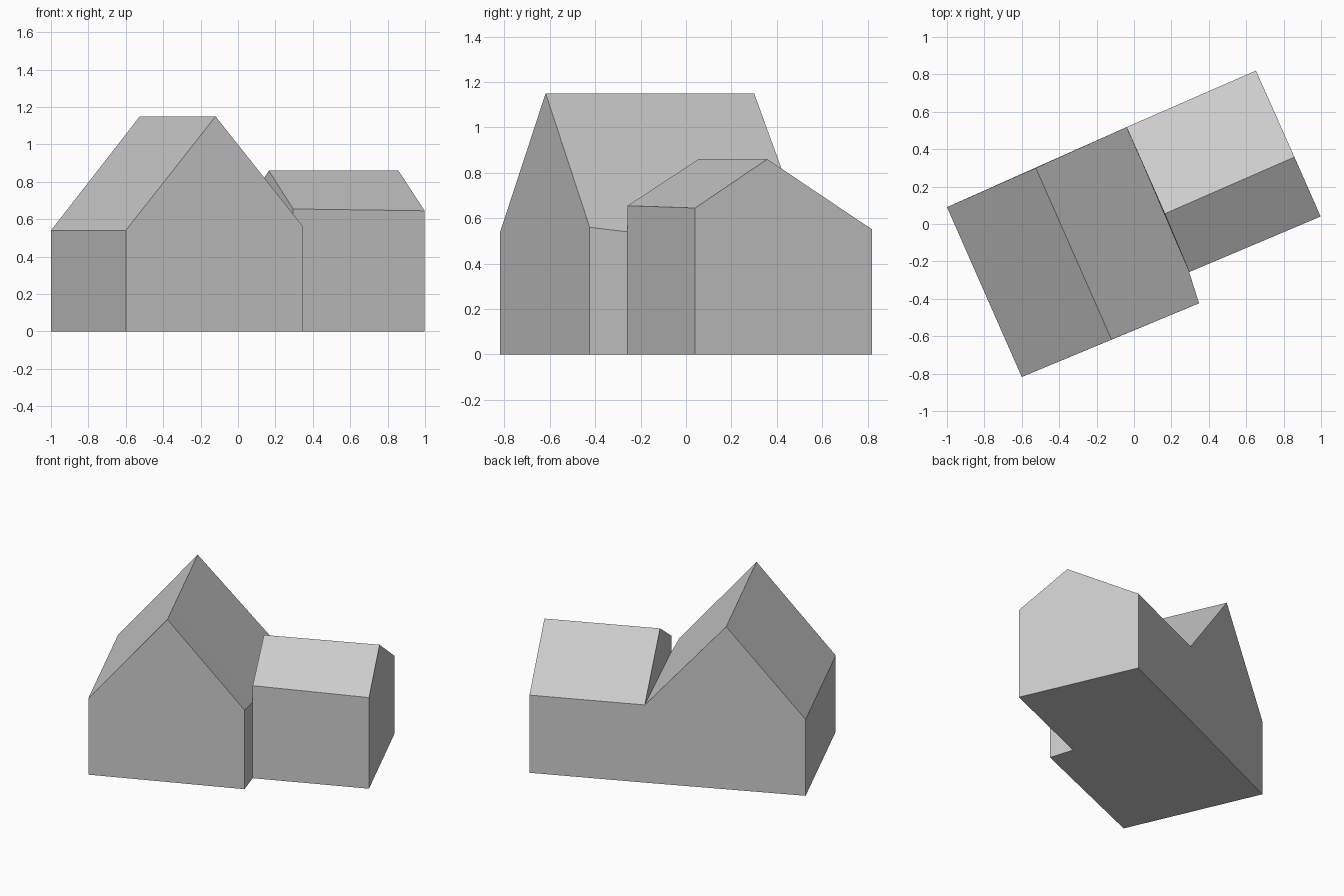
import bpy
import bmesh
from mathutils import Vector

cube = bpy.data.objects.get("Cube")
if cube:
    bpy.data.objects.remove(cube)

# Single plain grey
GREY = (0.6, 0.6, 0.6, 1.0)
grey = bpy.data.materials.new("plain_grey")
grey.use_nodes = True
grey.diffuse_color = GREY
grey.node_tree.nodes["Principled BSDF"].inputs["Base Color"].default_value = GREY


def gable_section(eave_a, ridge, eave_b):
    """Five-point house profile: floor, eave, ridge, eave, floor."""
    a, r, b = Vector(eave_a), Vector(ridge), Vector(eave_b)
    return [Vector((a.x, a.y, 0)), a, r, b, Vector((b.x, b.y, 0))]


def gabled_block(name, sections):
    """Closed block lofted through successive gable sections."""
    bm = bmesh.new()
    rings = [[bm.verts.new(p) for p in s] for s in sections]
    for near, far in zip(rings, rings[1:]):
        for i in range(len(near)):
            j = (i + 1) % len(near)
            bm.faces.new((near[i], near[j], far[j], far[i]))
    bm.faces.new(rings[0])
    bm.faces.new(rings[-1])
    bmesh.ops.recalc_face_normals(bm, faces=bm.faces)
    mesh = bpy.data.meshes.new(name)
    bm.to_mesh(mesh)
    bm.free()
    mesh.materials.append(grey)
    obj = bpy.data.objects.new(name, mesh)
    bpy.context.collection.objects.link(obj)
    return obj


# Shared corners where the wing meets the main house
inner_front = (0.295, -0.257)
inner_back = (-0.04, 0.518)

# Main house: steep roof, with a slight bend in the wall at the wing corner
front = gable_section((-0.6, -0.818, 0.54), (-0.12, -0.618, 1.15), (0.348, -0.424, 0.56))
back = gable_section((-1.0, 0.09, 0.54), (-0.525, 0.3, 1.15), (*inner_back, 0.55))
bend = [f.lerp(b, 0.175) for f, b in zip(front, back)]
bend[3] = Vector((*inner_front, 0.54))
bend[4] = Vector((*inner_front, 0))
gabled_block("main_house", [front, bend, back])

# Side wing: lower roof with uneven eaves
wing_inner = gable_section((*inner_front, 0.655), (0.165, 0.055, 0.86), (*inner_back, 0.55))
wing_outer = gable_section((0.998, 0.04, 0.645), (0.858, 0.358, 0.86), (0.652, 0.82, 0.55))
gabled_block("side_wing", [wing_inner, wing_outer])
